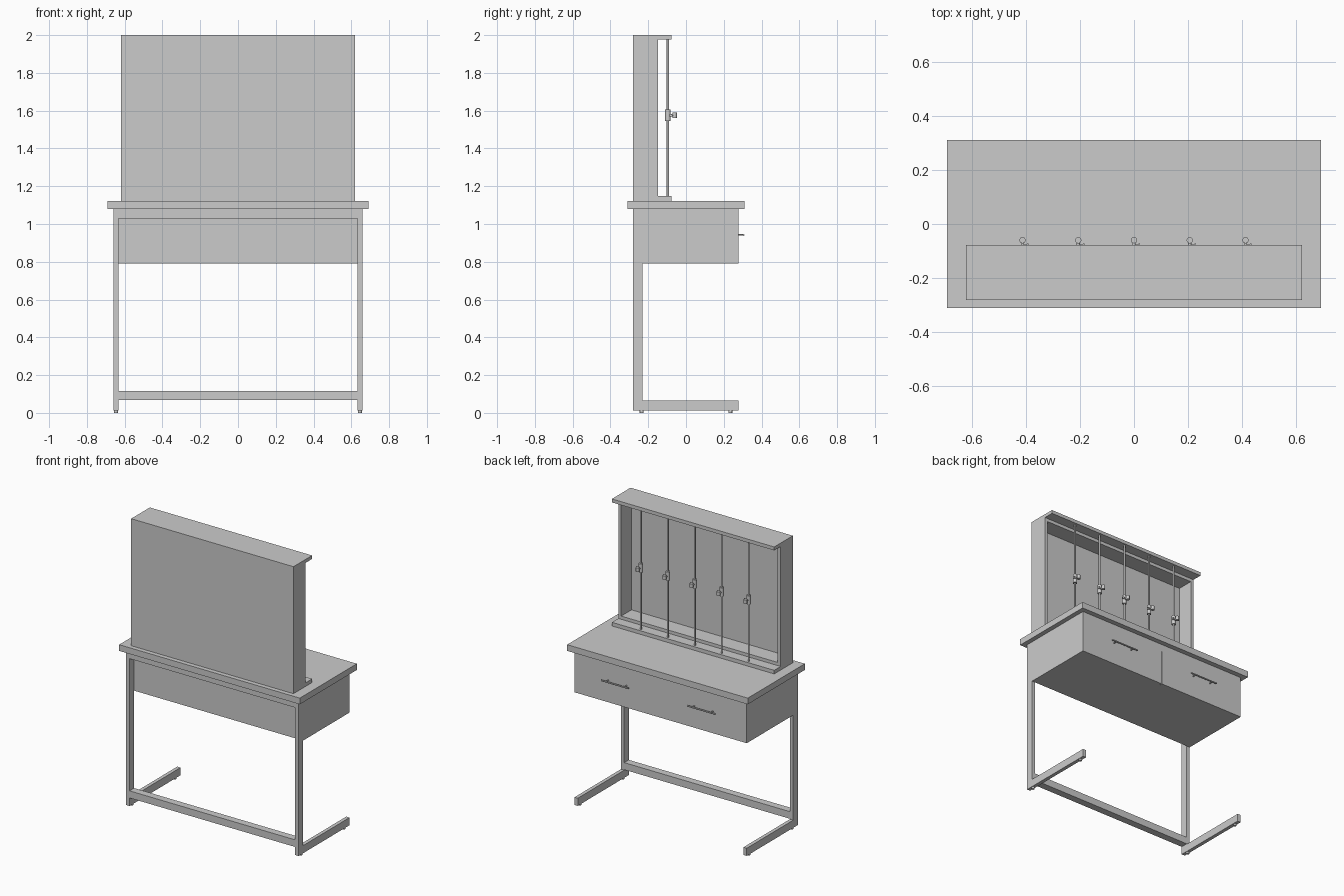
import bpy
import math

if "Cube" in bpy.data.objects:
    bpy.data.objects.remove(bpy.data.objects["Cube"])


def box(name, x0, x1, y0, y1, z0, z1):
    bpy.ops.mesh.primitive_cube_add(
        size=1, location=((x0 + x1) / 2, (y0 + y1) / 2, (z0 + z1) / 2))
    ob = bpy.context.object
    ob.name = name
    ob.scale = (x1 - x0, y1 - y0, z1 - z0)
    bpy.ops.object.transform_apply(location=False, rotation=False, scale=True)
    return ob


def rod(name, center, radius, length, axis='Z', sides=20):
    rot = {'X': (0, math.pi / 2, 0), 'Y': (math.pi / 2, 0, 0), 'Z': (0, 0, 0)}[axis]
    bpy.ops.mesh.primitive_cylinder_add(
        vertices=sides, radius=radius, depth=length, location=center, rotation=rot)
    ob = bpy.context.object
    ob.name = name
    bpy.ops.object.shade_smooth_by_angle()
    return ob


def side_box(name, xa, xb, *yz):
    # the same box on the left and right
    box(name + "_right", xa, xb, *yz)
    box(name + "_left", -xb, -xa, *yz)


XO, XI = 0.658, 0.633          # outer and inner faces of the frame
YB, YL, YF = -0.28, -0.23, 0.277  # back, leg front and desk front

# Steel C-shaped frame
side_box("leg", XI, XO, YB, YL, 0.065, 1.08)
side_box("foot_bar", XI, XO, YB, YF, 0.012, 0.065)
side_box("top_side_rail", XI, XO, YL, YF, 1.03, 1.08)
box("lower_crossbar", -XI, XI, YB, YL, 0.068, 0.117)
box("back_top_rail", -XI, XI, YB, YL, 1.03, 1.08)
box("front_top_rail", -XI, XI, YF - 0.05, YF, 1.03, 1.08)
for sx in (-1, 1):
    for y in (-0.235, 0.235):
        rod("levelling_pad", (sx * 0.6455, y, 0.006), 0.01, 0.012)

# Worktop
box("worktop", -0.69, 0.69, -0.311, 0.311, 1.08, 1.123)

# Drawer cabinet with two fronts and bar handles
box("drawer_cabinet", -XO, XO, YL, YF - 0.02, 0.79, 1.03)
side_box("drawer_front", 0.001, XO, YF - 0.02, YF, 0.79, 1.03)
for cx in (-0.33, 0.33):
    rod("handle_bar", (cx, 0.304, 0.942), 0.005, 0.21, 'X')
    for dx in (-0.07, 0.07):
        rod("handle_post", (cx + dx, 0.29, 0.942), 0.004, 0.028, 'Y', 12)

# Open case standing on the worktop
W, T = 0.62, 0.022
box("case_base_board", -W, W, YB, -0.077, 1.123, 1.148)
box("case_top_board", -W, W, YB, -0.077, 1.976, 2.0)
side_box("case_side", W - T, W, YB, -0.147, 1.148, 1.976)
box("case_back", -W + T, W - T, YB, YB + 0.02, 1.148, 1.976)
box("case_inner_top", -W + T, W - T, YB + 0.02, -0.147, 1.976 - T, 1.976)
box("case_inner_floor", -W + T, W - T, YB + 0.02, -0.147, 1.148, 1.148 + T)

# Five upright rods, each with a sliding clamp
for i in range(-2, 3):
    x, y, z = i * 0.206, -0.096, 1.575
    rod("support_rod", (x, y, 1.562), 0.006, 0.828)
    rod("clamp_sleeve", (x, y, z), 0.014, 0.06)
    rod("clamp_arm", (x, -0.076, z), 0.006, 0.03, 'Y', 12)
    rod("clamp_holder", (x, -0.06, z), 0.0115, 0.028)
    rod("clamp_screw", (x + 0.013, -0.08, z), 0.004, 0.02, 'X', 12)
    rod("clamp_screw_knob", (x + 0.02, -0.08, z), 0.008, 0.006, 'X', 16)
